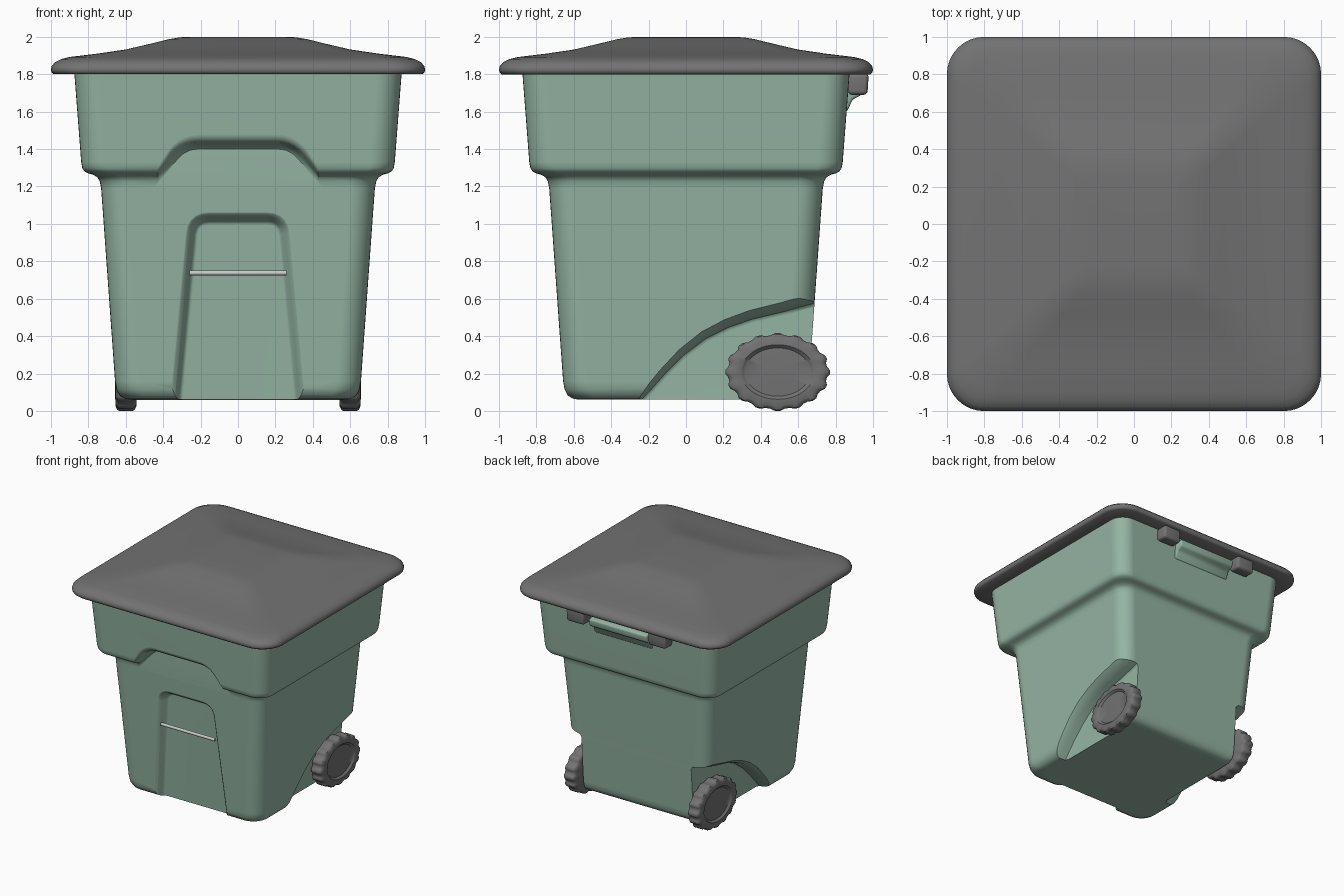
import bpy, bmesh, math
from mathutils import Vector

if "Cube" in bpy.data.objects:
    bpy.data.objects.remove(bpy.data.objects["Cube"])

green = bpy.data.materials.new("green_plastic")
green.diffuse_color = (0.30, 0.46, 0.37, 1)
green.use_nodes = True
green.node_tree.nodes["Principled BSDF"].inputs["Base Color"].default_value = green.diffuse_color
dark = bpy.data.materials.new("grey_plastic")
dark.diffuse_color = (0.17, 0.17, 0.17, 1)
dark.use_nodes = True
dark.node_tree.nodes["Principled BSDF"].inputs["Base Color"].default_value = dark.diffuse_color


def loft(name, rings, mat=None):
    """Skin a stack of equal-length rings and cap both ends."""
    bm = bmesh.new()
    rows = [[bm.verts.new(p) for p in ring] for ring in rings]
    n = len(rows[0])
    for a, b in zip(rows, rows[1:]):
        for i in range(n):
            j = (i + 1) % n
            bm.faces.new((a[i], a[j], b[j], b[i]))
    bm.faces.new(rows[0])
    bm.faces.new(rows[-1])
    bmesh.ops.recalc_face_normals(bm, faces=bm.faces[:])
    mesh = bpy.data.meshes.new(name)
    bm.to_mesh(mesh)
    bm.free()
    ob = bpy.data.objects.new(name, mesh)
    bpy.context.collection.objects.link(ob)
    if mat:
        mesh.materials.append(mat)
    return ob


def activate(ob):
    bpy.ops.object.select_all(action='DESELECT')
    ob.select_set(True)
    bpy.context.view_layer.objects.active = ob


def smooth(ob, deg=45):
    activate(ob)
    bpy.ops.object.shade_smooth_by_angle(angle=math.radians(deg))


def bevel(ob, width, segments=4):
    m = ob.modifiers.new("bevel", 'BEVEL')
    m.width, m.segments, m.limit_method = width, segments, 'ANGLE'
    activate(ob)
    bpy.ops.object.modifier_apply(modifier=m.name)
    smooth(ob)


def square_ring(half, z, r, seg=8):
    """Square with rounded corners."""
    pts = []
    for c in range(4):
        mid = math.pi / 4 + c * math.pi / 2
        cx = math.copysign(half - r, math.cos(mid))
        cy = math.copysign(half - r, math.sin(mid))
        for k in range(seg + 1):
            a = c * math.pi / 2 + k / seg * math.pi / 2
            pts.append((cx + r * math.cos(a), cy + r * math.sin(a), z))
    return pts


def rounded(pts, r, seg=5):
    """Round every corner of a 2D outline."""
    pts, out = [Vector(p) for p in pts], []
    for i, p in enumerate(pts):
        a = p + (pts[i - 1] - p).normalized() * r
        b = p + (pts[(i + 1) % len(pts)] - p).normalized() * r
        for k in range(seg + 1):
            t = k / seg
            out.append(a * (1 - t) ** 2 + p * 2 * t * (1 - t) + b * t * t)
    return out


def grow(pts, d):
    """Offset a counter-clockwise 2D outline outwards."""
    pts, out = [Vector(p) for p in pts], []
    for i, p in enumerate(pts):
        e1 = (p - pts[i - 1]).normalized()
        e2 = (pts[(i + 1) % len(pts)] - p).normalized()
        n1, n2 = Vector((e1.y, -e1.x)), Vector((e2.y, -e2.x))
        out.append(p + (n1 + n2) * d / (1 + n1.dot(n2)))
    return out


def carve(body, outline, steps, place):
    """Cut a recess with flared, filleted walls; steps are (depth, offset)."""
    tool = loft("cutter", [[place(p.x, p.y, d) for p in grow(outline, o)] for d, o in steps])
    tool.hide_render = True
    m = body.modifiers.new("cut", 'BOOLEAN')
    m.operation, m.solver, m.object = 'DIFFERENCE', 'EXACT', tool
    activate(body)
    bpy.ops.object.modifier_apply(modifier=m.name)
    bpy.data.objects.remove(tool)


def wall(z):
    """Distance of the lower wall from the centre at height z."""
    return 0.65 + 0.072 * (z - 0.06)


# Bin body: tapered lower box, ledge, wider upper band
profile = [(0.56, 0.06), (0.60, 0.064), (0.632, 0.082), (0.649, 0.115), (wall(0.16), 0.16),
           (wall(1.19), 1.19), (0.739, 1.228), (0.752, 1.25), (0.775, 1.263), (0.80, 1.27),
           (0.82, 1.28), (0.832, 1.298), (0.838, 1.33), (0.875, 1.81)]
body = loft("bin_body", [square_ring(h, z, 0.13) for h, z in profile], green)

# Front: tall open recess and the arch cut in the ledge
carve(body, rounded([(-0.34, -0.1), (0.34, -0.1), (0.235, 1.025), (-0.235, 1.025)], 0.08),
      [(-0.08, -0.03), (-0.066, -0.01), (-0.02, 0.012), (-0.004, 0.03), (0.003, 0.045), (0.03, 0.12)],
      lambda u, v, d: (u, -(wall(v) + d), v))
carve(body, rounded([(-0.56, 1.1), (0.56, 1.1), (0.29, 1.425), (-0.29, 1.425)], 0.08),
      [(0, -0.025), (0.02, -0.002), (0.08, 0.01), (0.1, 0.027), (0.112, 0.055), (0.16, 0.15)],
      lambda u, v, d: (u, -(wall(v) + 0.05 * (1.2 - v) + d), v))

# Wheel wells, open to the back and the bottom
well = [(-0.36, -0.1), (0.9, -0.1), (0.9, 0.66), (0.68, 0.585), (0.52, 0.54), (0.35, 0.5),
        (0.22, 0.455), (0.1, 0.395), (-0.02, 0.305), (-0.12, 0.205), (-0.2, 0.115), (-0.27, 0.04)]
for side in (1, -1):
    carve(body, well,
          [(0.53, -0.03), (0.545, -0.01), (0.6, 0), (0.645, 0.012), (0.68, 0.035), (0.8, 0.13)],
          lambda u, v, d: (side * d, u, v))
smooth(body, 40)
body.modifiers.new("normals", 'WEIGHTED_NORMAL').keep_sharp = True

# Lid
lid_profile = [(0.86, 1.8), (0.985, 1.8), (0.997, 1.81), (1.0, 1.825), (0.995, 1.845), (0.975, 1.866),
               (0.945, 1.881), (0.9, 1.892), (0.75, 1.91), (0.6, 1.932), (0.48, 1.96),
               (0.37, 1.987), (0.31, 1.997), (0.25, 2.0)]
smooth(loft("lid", [square_ring(h, z, 0.2 * h) for h, z in lid_profile], dark))

# Wheels: scalloped tread, dished face
wheel_profile = [(-0.055, 0.3), (-0.055, 0.88), (-0.045, 0.97), (-0.035, 1), (0.035, 1), (0.048, 0.97),
                 (0.056, 0.88), (0.058, 0.70), (0.05, 0.66), (0.042, 0.62), (0.045, 0.3)]
AXLE_Y, AXLE_Z = 0.49, 0.208
for side, label in ((1, "right"), (-1, "left")):
    rings = []
    for off, r in wheel_profile:
        depth = 0.05 if r > 0.95 else 0.02 if r > 0.8 else 0
        ring = []
        for i in range(128):
            a = i / 128 * math.tau
            wave = max(-1, min(1, 1.8 * math.cos(16 * a)))
            k = r - depth * (1 - wave) / 2
            ring.append((side * (0.598 + off), AXLE_Y + 0.28 * k * math.sin(a),
                         AXLE_Z - 0.208 * k * math.cos(a)))
        rings.append(ring)
    smooth(loft(label + "_wheel", rings, dark), 40)


def rod(name, half, r, y, z, mat=None):
    """Round bar lying along x."""
    ring = [(r * math.cos(i * math.tau / 16), r * math.sin(i * math.tau / 16)) for i in range(16)]
    smooth(loft(name, [[(x, y + a, z + b) for a, b in ring] for x in (-half, half)], mat))


rod("axle", 0.56, 0.04, AXLE_Y, AXLE_Z, dark)
rod("catch_bar", 0.26, 0.013, -0.685, 0.738)

# Back: grab handle and two hinge blocks under the lid
handle = [(0.82, 1.60), (0.862, 1.60), (0.89, 1.665), (0.94, 1.69), (0.95, 1.75), (0.82, 1.77)]
bevel(loft("back_handle", [[(x, y, z) for y, z in handle] for x in (-0.28, 0.28)], green), 0.015, 3)
block = [(0.86, 1.70), (0.885, 1.69), (0.97, 1.69), (0.977, 1.805), (0.86, 1.805)]
for side, label in ((1, "right"), (-1, "left")):
    bevel(loft(label + "_hinge", [[(side * x, y, z) for y, z in block] for x in (0.31, 0.48)], dark), 0.022)
